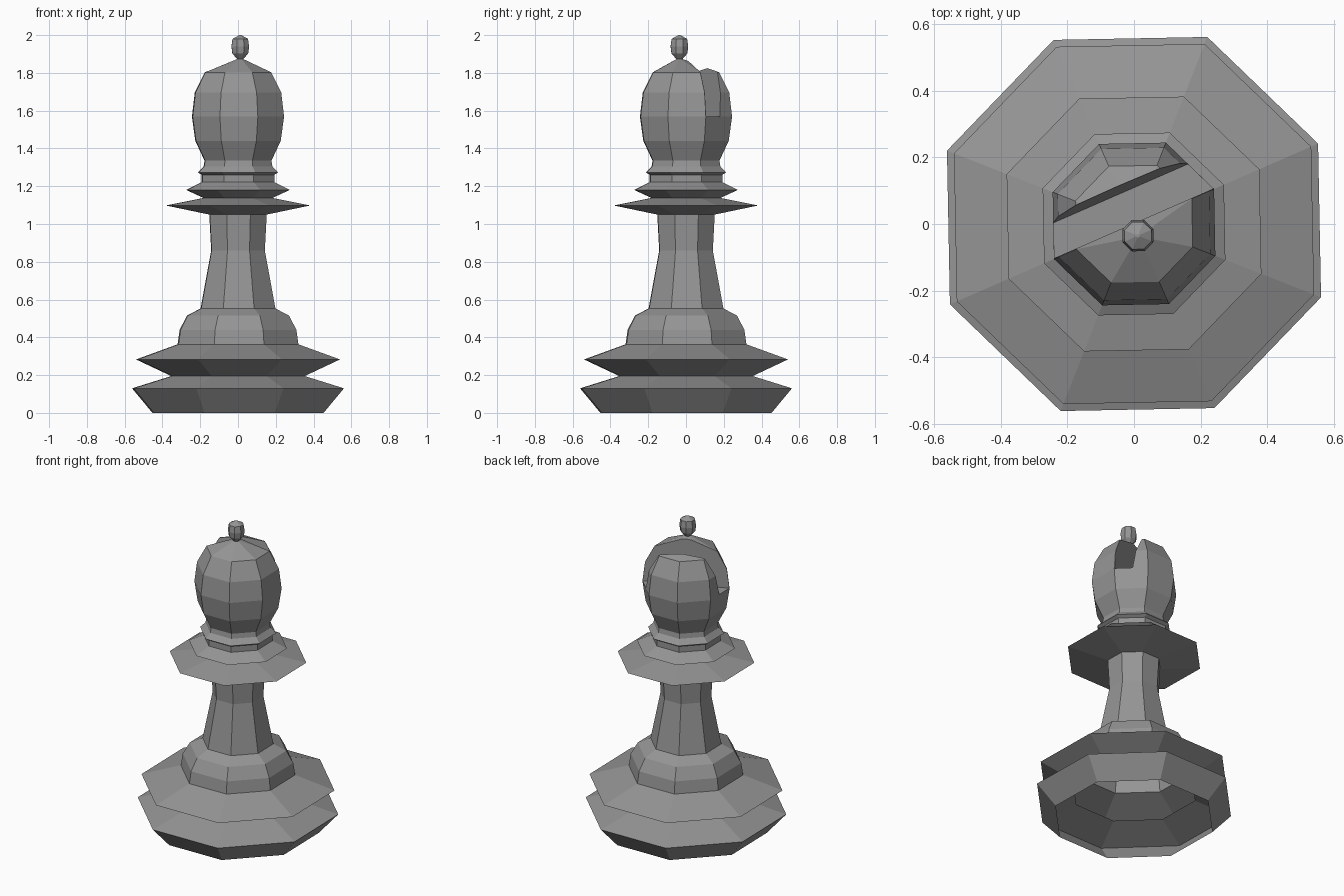
import bpy, bmesh, math
from mathutils import Vector, Matrix

if "Cube" in bpy.data.objects:
    bpy.data.objects.remove(bpy.data.objects["Cube"])

SIDES = 8
TURN = math.radians(23.6)          # rotation of the octagon
WIDE = math.cos(math.radians(21.4))  # profile half-widths are front-view silhouettes

grey = bpy.data.materials.new("dark_grey")
grey.diffuse_color = (.3, .3, .3, 1)
grey.use_nodes = True
grey.node_tree.nodes["Principled BSDF"].inputs["Base Color"].default_value = grey.diffuse_color


def lathe(name, profile, cap_bottom=False, cap_top=False):
    """Octagonal lathe; profile rows are (half width, z, centre x, centre y)."""
    bm = bmesh.new()
    rings = []
    for row in profile:
        w, z, cx, cy = (tuple(row) + (0, 0))[:4]
        r = w / WIDE
        rings.append([bm.verts.new((cx + r * math.cos(TURN + i * math.tau / SIDES),
                                    cy + r * math.sin(TURN + i * math.tau / SIDES), z))
                      for i in range(SIDES)])
    for a, b in zip(rings, rings[1:]):
        for i in range(SIDES):
            j = (i + 1) % SIDES
            bm.faces.new((a[i], a[j], b[j], b[i]))
    if cap_bottom:
        bm.faces.new(rings[0][::-1])
    if cap_top:
        bm.faces.new(rings[-1])
    mesh = bpy.data.meshes.new(name)
    bm.to_mesh(mesh)
    bm.free()
    mesh.materials.append(grey)
    obj = bpy.data.objects.new(name, mesh)
    bpy.context.collection.objects.link(obj)
    return obj


# Base, open underneath
lathe("base", [(.453, 0), (.561, .13), (.353, .195), (.54, .283), (.32, .363),
               (.309, .44), (.27, .515), (.198, .553)])

# Stem
lathe("stem", [(.198, .553), (.142, .86), (.152, 1.05)])

# Collars under the head
lathe("collars", [(.152, 1.05), (.382, 1.098), (.182, 1.138), (.274, 1.18), (.192, 1.222),
                  (.192, 1.26), (.212, 1.273), (.182, 1.305), (.177, 1.335)])

# Head, with its tip set slightly forward
TIP = (.012, -.035)
head = lathe("head", [(.177, 1.335), (.226, 1.44), (.244, 1.568), (.229, 1.695),
                      (.176, 1.803), (.012, 1.875, *TIP)], True, True)

# Small ball on the tip
lathe("finial", [(.014, 1.87, *TIP), (.042, 1.903, *TIP), (.047, 1.94, *TIP),
                 (.041, 1.98, *TIP), (.005, 2.0, *TIP)], False, True)

# Slot cutter: runs along one diameter of the octagon, back wall leaning outward
bm = bmesh.new()
section = [(.002, 1.57), (.1, 1.57), (.135, 1.95), (.002, 1.95)]
ends = [[bm.verts.new((x, y, z)) for y, z in section] for x in (-.5, .5)]
bm.faces.new(ends[0])
bm.faces.new(ends[1][::-1])
for i in range(4):
    j = (i + 1) % 4
    bm.faces.new((ends[0][i], ends[1][i], ends[1][j], ends[0][j]))
bmesh.ops.rotate(bm, verts=bm.verts, cent=Vector((0, 0, 0)),
                 matrix=Matrix.Rotation(TURN, 3, 'Z'))
bmesh.ops.recalc_face_normals(bm, faces=bm.faces)
mesh = bpy.data.meshes.new("slot_cutter")
bm.to_mesh(mesh)
bm.free()
mesh.materials.append(grey)
cutter = bpy.data.objects.new("slot_cutter", mesh)
cutter.hide_render = True
bpy.context.collection.objects.link(cutter)

# Cut the slot, then open the hidden underside of the head
mod = head.modifiers.new("slot", 'BOOLEAN')
mod.operation = 'DIFFERENCE'
mod.solver = 'EXACT'
mod.object = cutter
bpy.context.view_layer.objects.active = head
bpy.ops.object.modifier_apply(modifier=mod.name)
bpy.data.objects.remove(cutter)
bm = bmesh.new()
bm.from_mesh(head.data)
hidden = [f for f in bm.faces if all(v.co.z < 1.34 for v in f.verts)]
bmesh.ops.delete(bm, geom=hidden, context='FACES')
bm.to_mesh(head.data)
bm.free()
